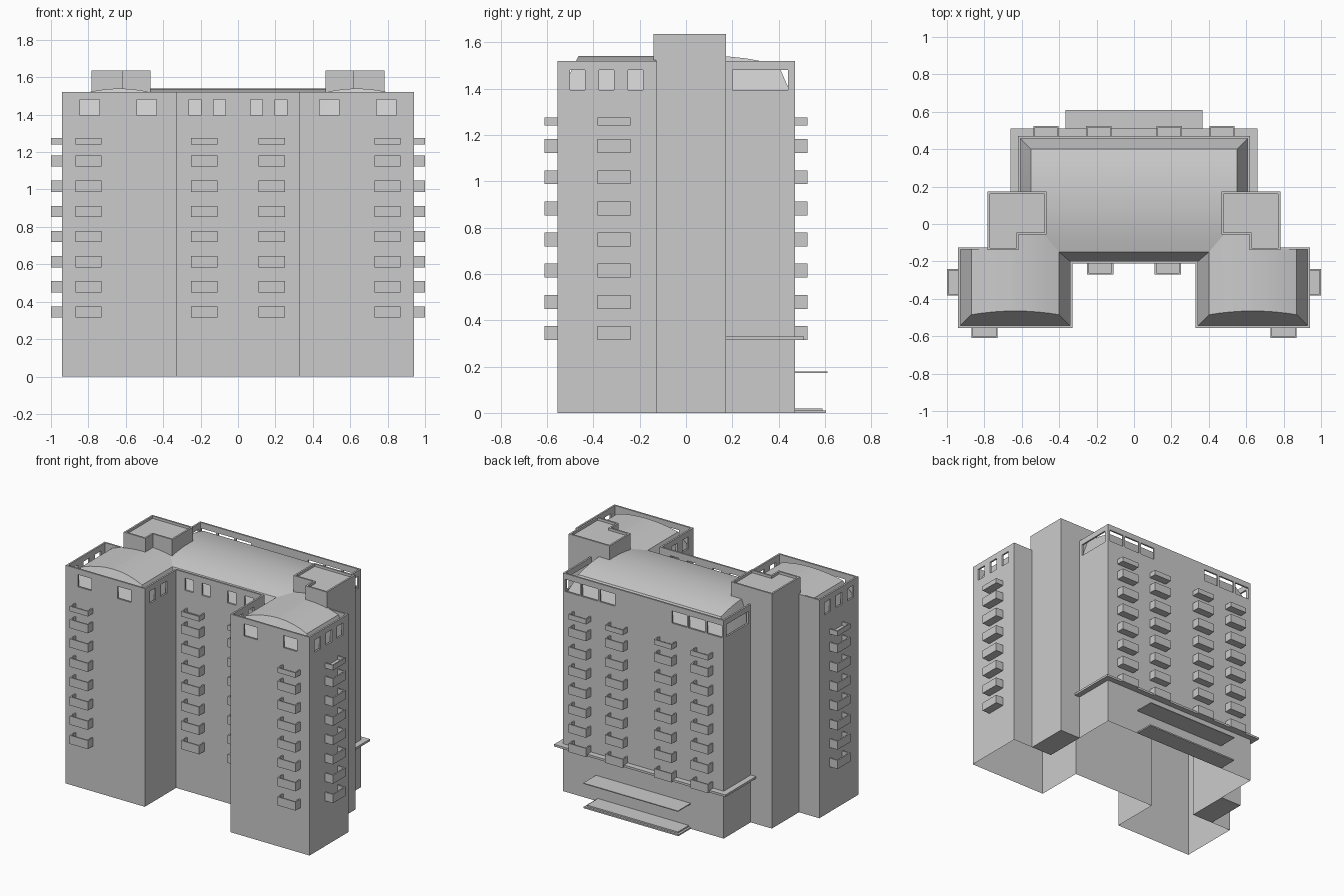
import bpy, bmesh, math
from mathutils import Vector

if "Cube" in bpy.data.objects:
    bpy.data.objects.remove(bpy.data.objects["Cube"])

Z_PAR, Z_SILL, Z_HEAD, Z_TOP = 1.34, 1.395, 1.48, 1.52


def finish(bm, name, solid=0, smooth=False):
    bmesh.ops.remove_doubles(bm, verts=bm.verts, dist=0.0005)
    me = bpy.data.meshes.new(name)
    bm.to_mesh(me)
    bm.free()
    ob = bpy.data.objects.new(name, me)
    bpy.context.collection.objects.link(ob)
    if solid:
        m = ob.modifiers.new("thickness", 'SOLIDIFY')
        m.thickness, m.offset, m.use_even_offset = solid, -1, True
    if smooth:
        bpy.context.view_layer.objects.active = ob
        ob.select_set(True)
        bpy.ops.object.shade_smooth_by_angle(angle=math.radians(20))
        ob.select_set(False)
    return ob


def face(bm, pts):
    return bm.faces.new([bm.verts.new(p) for p in pts])


def box(bm, x0, x1, y0, y1, z0, z1):
    vs = bmesh.ops.create_cube(bm, size=1)["verts"]
    for v in vs:
        v.co = Vector(((x0 + x1) / 2 + v.co.x * (x1 - x0),
                       (y0 + y1) / 2 + v.co.y * (y1 - y0),
                       (z0 + z1) / 2 + v.co.z * (z1 - z0)))


def wall(bm, a, b, z0, z1):
    face(bm, [(*a, z0), (*b, z0), (*b, z1), (*a, z1)])


def loop_edges(pts):
    return list(zip(pts, pts[1:] + pts[:1]))


# Floor plan, counter-clockwise: right half then its mirror image
half = [(.33, -.21), (.33, -.555), (.94, -.555), (.94, -.125), (.62, -.125), (.62, .47)]
plan = half + [(-x, y) for x, y in reversed(half)]

# Openings in the parapet: (fixed axis, wall position, ranges along the wall)
wing_side = [(-.50, -.435), (-.375, -.31), (-.25, -.185)]
openings = [('y', -.555, [(.435, .54), (.74, .845)]),
            ('y', -.21, [(.067, .132), (.197, .263)]),
            ('y', .47, [(.22, .335), (.35, .475), (.49, .605)]),
            ('x', .94, wing_side),
            ('x', .33, wing_side[:2]),
            ('x', .62, [(.20, .44)])]


def spans_for(a, b):
    axis = 'x' if abs(a[0] - b[0]) < 1e-6 else 'y'
    pos = abs(a[0]) if axis == 'x' else a[1]
    for ax, p, spans in openings:
        if ax == axis and abs(p - pos) < 1e-6:
            if axis == 'y':
                spans = spans + [(-q, -r) for r, q in spans]
            k = 1 if axis == 'x' else 0
            lo, hi = sorted((a[k], b[k]))
            return k, [s for s in spans if lo < s[0] and s[1] < hi]
    return (1 if axis == 'x' else 0), []


# Outer walls (open underneath) and pierced parapet
bm_w, bm_p = bmesh.new(), bmesh.new()
for a, b in loop_edges(plan):
    wall(bm_w, a, b, 0, Z_PAR)
    k, spans = spans_for(a, b)
    cuts = sorted({a[k], b[k], *[c for s in spans for c in s]}, reverse=a[k] > b[k])
    for c, d in zip(cuts, cuts[1:]):
        p, q = list(a), list(a)
        p[k], q[k] = c, d
        is_open = any(s[0] < (c + d) / 2 < s[1] for s in spans)
        for z0, z1 in ((Z_PAR, Z_SILL), (Z_SILL, Z_HEAD), (Z_HEAD, Z_TOP)):
            if not (is_open and z0 == Z_SILL):
                wall(bm_p, p, q, z0, z1)
finish(bm_w, "outer_walls")
finish(bm_p, "parapet", solid=0.012)


# Main roof: shallow vault across the depth with steep skirts
def arc(u0, u1, z_edge, z_top, n=8):
    return [(u0 + (u1 - u0) * i / n,
             z_edge + (z_top - z_edge) * (1 - (2 * i / n - 1) ** 2)) for i in range(n + 1)]


bm = bmesh.new()
prof = arc(-.15, .40, 1.50, 1.54)
for (y0, z0), (y1, z1) in zip(prof, prof[1:]):
    face(bm, [(-.55, y0, z0), (.55, y0, z0), (.55, y1, z1), (-.55, y1, z1)])
    for s in (1, -1):
        if y1 > 0:
            b0, b1 = y0, y1 + (.07 if y1 > .39 else 0)
            pts = [(s * .55, y0, z0), (s * .62, b0, Z_PAR), (s * .62, b1, Z_PAR), (s * .55, y1, z1)]
            face(bm, pts[::s])
face(bm, [(.55, .40, 1.50), (.62, .47, Z_PAR), (-.62, .47, Z_PAR), (-.55, .40, 1.50)])
face(bm, [(-.40, -.15, 1.50), (-.33, -.21, Z_PAR), (.33, -.21, Z_PAR), (.40, -.15, 1.50)])
finish(bm, "main_roof", smooth=True)

# Wing roofs: vault across the width, hipped at the front
for s, side in ((1, "right"), (-1, "left")):
    bm = bmesh.new()
    prof = arc(.40, .87, 1.50, 1.54)
    front = lambda z: -.485 + (z - 1.50) * .5
    grow = lambda u: .635 + (u - .635) * .305 / .235
    for (u0, z0), (u1, z1) in zip(prof, prof[1:]):
        end = .06 if u1 < .65 else -.13
        face(bm, [(s * u0, front(z0), z0), (s * u1, front(z1), z1),
                  (s * u1, end, z1), (s * u0, end, z0)][::s])
        face(bm, [(s * grow(u0), -.555, Z_PAR), (s * grow(u1), -.555, Z_PAR),
                  (s * u1, front(z1), z1), (s * u0, front(z0), z0)][::s])
    for u, w, e0, e1 in ((.40, .33, -.15, -.21), (.87, .94, -.13, -.13)):
        d = s if u > .5 else -s
        face(bm, [(s * w, -.555, Z_PAR), (s * w, e1, Z_PAR), (s * u, e0, 1.50),
                  (s * u, front(1.50), 1.50)][::d])
    finish(bm, side + "_wing_roof", smooth=True)

# Stair towers: plain shaft with an L-shaped head and rimmed flat top
head = [(.467, -.057), (.617, -.057), (.617, -.14), (.783, -.14), (.783, .173), (.467, .173)]
for s, side in ((1, "right"), (-1, "left")):
    pts = [(s * x, y) for x, y in head][::s]
    bm = bmesh.new()
    for a, b in loop_edges(pts):
        wall(bm, a, b, 1.40, 1.635)
    finish(bm, side + "_tower_head", solid=0.012)
    bm = bmesh.new()
    face(bm, [(x, y, 1.618) for x, y in pts])
    finish(bm, side + "_tower_roof")
    bm = bmesh.new()
    shaft = [(s * .62, -.125), (s * .783, -.125), (s * .783, .173), (s * .62, .173)][::s]
    for a, b in loop_edges(shaft):
        if not (abs(a[0]) < .7 and abs(b[0]) < .7) and not (a[1] < 0 and b[1] < 0):
            wall(bm, a, b, 0, 1.40)
    face(bm, [(x, y, 0) for x, y in reversed(shaft)])
    finish(bm, side + "_tower_shaft")


# Balconies: open trays, with a shallower one above each column
def tray(bm, x0, x1, y0, y1, z0, z1, out):
    t = .009
    box(bm, x0, x1, y0, y1, z0, z0 + t)
    sides = {'-x': (x0, x0 + t, y0, y1), '+x': (x1 - t, x1, y0, y1),
             '-y': (x0, x1, y0, y0 + t), '+y': (x0, x1, y1 - t, y1)}
    inner = {'-x': '+x', '+x': '-x', '-y': '+y', '+y': '-y'}[out]
    for key, r in sides.items():
        if key != inner:
            box(bm, *r, z0, z1)


levels = [(.315 + .1345 * i, .375 + .1345 * i) for i in range(7)] + [(1.24, 1.275)]
columns = {"front_wing_balconies": (.73, .87, -.61, -.555, '-y'),
           "front_centre_balconies": (.11, .25, -.27, -.21, '-y'),
           "back_inner_balconies": (.12, .257, .47, .525, '+y'),
           "back_outer_balconies": (.403, .538, .47, .525, '+y'),
           "side_balconies": (.94, 1.0, -.382, -.24, '+x')}
for name, (x0, x1, y0, y1, out) in columns.items():
    bm = bmesh.new()
    for z0, z1 in levels:
        tray(bm, x0, x1, y0, y1, z0, z1, out)
        tray(bm, -x1, -x0, y0, y1, z0, z1, out.replace('+x', '-x'))
    me = finish_ob = bpy.data.meshes.new(name)
    bm.to_mesh(me)
    bm.free()
    bpy.context.collection.objects.link(bpy.data.objects.new(name, me))

# Ledge around the back, entrance canopy and steps
bm = bmesh.new()
box(bm, -.66, .66, .47, .51, .315, .33)
for x in (-.66, .62):
    box(bm, x, x + .04, .173, .47, .315, .33)
finish(bm, "back_ledge")
bm = bmesh.new()
box(bm, -.365, .365, .47, .61, .172, .178)
finish(bm, "entrance_canopy")
bm = bmesh.new()
box(bm, -.365, .365, .47, .605, 0, .01)
box(bm, -.35, .35, .47, .59, .01, .02)
finish(bm, "entrance_steps")
